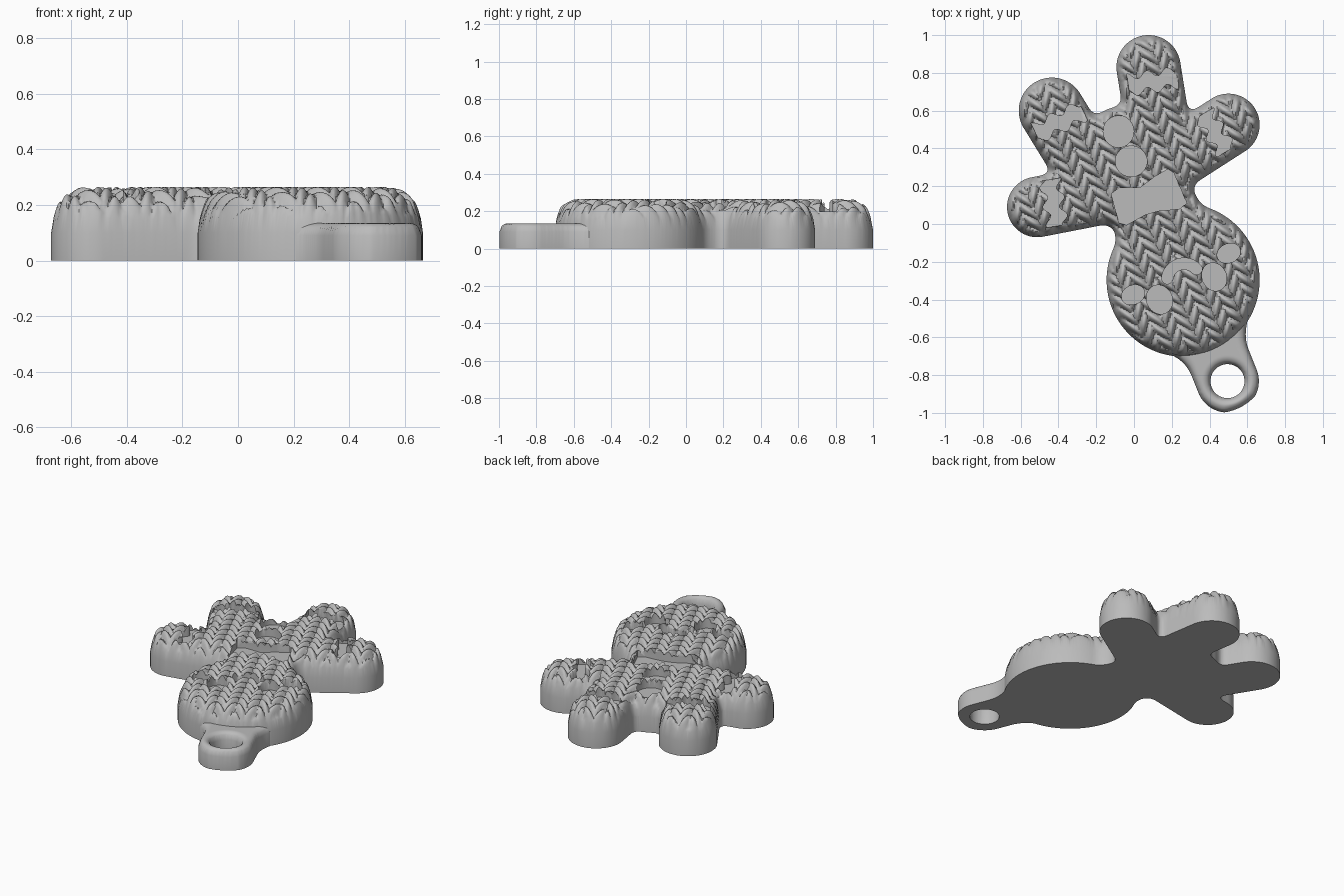
import bpy, bmesh, math
from mathutils import Vector as V

cube = bpy.data.objects.get("Cube")
if cube:
    bpy.data.objects.remove(cube, do_unlink=True)

mat = bpy.data.materials.new("plain grey")
mat.use_nodes = True
grey = (0.5, 0.5, 0.5, 1)
mat.diffuse_color = grey
mat.node_tree.nodes["Principled BSDF"].inputs["Base Color"].default_value = grey

STEP = 0.0075
TILT = math.radians(23.5)
FLOOR = 0.197


def capsule(p, a, b, r):
    ab, ap = b - a, p - a
    t = max(0, min(1, ap.dot(ab) / max(ab.length_squared, 1e-9)))
    return (ap - ab * t).length - r


def smooth_min(a, b, k):
    h = max(k - abs(a - b), 0) / k
    return min(a, b) - h * h * k / 4


# Outline parts: start, end, radius
HEAD = (V((0.26, -0.297)), V((0.26, -0.297)), 0.405)
LIMBS = [
    (V((0.11, 0.06)), V((-0.05, 0.39)), 0.235),     # torso
    (V((0.077, 0.83)), V((0.13, 0.5)), 0.17),       # left leg
    (V((-0.435, 0.6)), V((-0.22, 0.25)), 0.175),    # right leg
    (V((0.5, 0.525)), V((0.15, 0.3)), 0.165),       # left arm
    (V((-0.512, 0.09)), V((-0.1, 0.17)), 0.16),     # right arm
]
RING = V((0.495, -0.832))


def body_sdf(p):
    d = capsule(p, *HEAD)
    for limb in LIMBS:
        d = smooth_min(d, capsule(p, *limb), 0.06)
    return d


def loop_sdf(p):
    d = capsule(p, RING, V((0.41, -0.62)), 0.166)
    d = smooth_min(d, capsule(p, *HEAD) + 0.015, 0.12)
    d = max(d, (p - V((0.44, -0.73))).length - 0.27)
    return max(d, 0.09 - (p - RING).length)


def dome(d, width):
    t = 1 - max(0, min(1, d / width))
    return math.sqrt(1 - t * t)


# Knitted relief: slanted leaf-shaped stitches in V columns
def knit(p):
    u = p.x * math.cos(TILT) + p.y * math.sin(TILT)
    v = -p.x * math.sin(TILT) + p.y * math.cos(TILT)
    t = abs((u / 0.13) % 1 - 0.5) * 2
    s = v / 0.072 - t * 1.05
    return abs(math.sin(math.pi * s)) ** 0.6 * (0.3 + 0.7 * max(0, math.sin(math.pi * t)) ** 0.5)


def body_height(p, d):
    return 0.1 + 0.125 * dome(d, 0.13) + 0.04 * knit(p) * min(1, d / 0.03)


def loop_height(p, d):
    return 0.09 + 0.045 * dome(d, 0.045)


def finish(ob, angle):
    bpy.ops.object.select_all(action="DESELECT")
    ob.select_set(True)
    bpy.context.view_layer.objects.active = ob
    bpy.ops.object.shade_smooth_by_angle(angle=math.radians(angle))


def new_object(name, bm):
    bmesh.ops.recalc_face_normals(bm, faces=bm.faces)
    me = bpy.data.meshes.new(name)
    bm.to_mesh(me)
    bm.free()
    me.materials.append(mat)
    ob = bpy.data.objects.new(name, me)
    bpy.context.collection.objects.link(ob)
    return ob


# Solid slab with a flat base, an exact outline and a sculpted top
def slab(name, sdf, height):
    bm = bmesh.new()
    nx, ny = int(1.4 / STEP), int(2.06 / STEP)
    grid = {}
    for i in range(nx):
        for j in range(ny):
            p = V((i * STEP - 0.7, j * STEP - 1.03))
            if sdf(p) < 0.3 * STEP:
                grid[i, j] = bm.verts.new((p.x, p.y, 0))
    for i, j in grid:
        corners = [(i, j), (i + 1, j), (i + 1, j + 1), (i, j + 1)]
        if all(c in grid for c in corners):
            bm.faces.new([grid[c] for c in corners])
    bmesh.ops.delete(bm, geom=[v for v in bm.verts if not v.link_faces], context="VERTS")
    # pull the rim onto the outline
    e = 0.002
    for v in bm.verts:
        if v.is_boundary:
            for _ in range(3):
                p = v.co.xy
                g = V((sdf(p + V((e, 0))) - sdf(p - V((e, 0))),
                       sdf(p + V((0, e))) - sdf(p - V((0, e)))))
                if g.length > 1e-6:
                    p = p - g.normalized() * sdf(p)
                v.co = (p.x, p.y, 0)
    # raise a copy of the base to form the top
    base = list(bm.faces)
    up = bmesh.ops.extrude_face_region(bm, geom=base, use_keep_orig=True)
    for v in up["geom"]:
        if isinstance(v, bmesh.types.BMVert):
            p = v.co.xy
            v.co.z = height(p, max(0, -sdf(p)))
    return new_object(name, bm)


body = slab("knitted_body", body_sdf, body_height)
loop = slab("hanging_loop", loop_sdf, loop_height)
finish(loop, 50)


# Outlines of the sunken decorations
def oval(x, y, rx, ry, turn=0):
    pts = []
    for k in range(40):
        a = k * math.tau / 40
        q = V((rx * math.cos(a), ry * math.sin(a)))
        c, s = math.cos(turn), math.sin(turn)
        pts.append((x + q.x * c - q.y * s, y + q.x * s + q.y * c))
    return pts


def band(a, b, half, wave):
    a, b = V(a), V(b)
    side = V((a.y - b.y, b.x - a.x)).normalized()
    top, low = [], []
    for k in range(33):
        t = k / 32
        mid = a.lerp(b, t)
        top.append(mid + side * (half + wave * math.cos(t * 5 * math.pi)))
        low.append(mid - side * (half - wave * math.cos(t * 5 * math.pi + 0.6)))
    return top + low[::-1]


def arc_strip(x, y, r, half, start, end):
    def ring(rad):
        return [(x + rad * math.cos(start + (end - start) * k / 24),
                 y + rad * math.sin(start + (end - start) * k / 24)) for k in range(25)]
    tip = start + math.pi
    cx, cy = x + r * math.cos(start), y + r * math.sin(start)
    cap = [(cx + half * math.cos(tip + math.pi * k / 8),
            cy + half * math.sin(tip + math.pi * k / 8)) for k in range(1, 8)]
    tx, ty = x + r * math.cos(end), y + r * math.sin(end)
    far = [(tx + half * math.cos(end + math.pi * k / 8),
            ty + half * math.sin(end + math.pi * k / 8)) for k in range(1, 8)]
    if end < start:
        return ring(r + half)
    return ring(r + half) + far + ring(r - half)[::-1] + cap


bow = [(-0.12, 0.16), (-0.08, 0.19), (0.03, 0.19), (0.11, 0.25), (0.18, 0.29), (0.21, 0.27),
       (0.28, 0.11), (0.24, 0.08), (0.13, 0.07), (0.06, 0.05), (-0.04, -0.005), (-0.08, 0.005)]
recesses = [
    bow,
    oval(-0.082, 0.49, 0.081, 0.084), oval(-0.015, 0.332, 0.084, 0.081),     # buttons
    oval(0.135, -0.4, 0.068, 0.078, TILT), oval(0.425, -0.28, 0.064, 0.076, TILT),  # eyes
    oval(-0.005, -0.375, 0.064, 0.05, TILT), oval(0.502, -0.155, 0.064, 0.05, TILT),  # cheeks
    arc_strip(0.265, -0.3, 0.09, 0.03, 0.75, 3.0),                           # smile
    band((-0.03, 0.735), (0.235, 0.775), 0.042, 0.018),                      # cuffs
    band((-0.52, 0.48), (-0.27, 0.6), 0.042, 0.018),
    band((0.37, 0.585), (0.49, 0.385), 0.042, 0.018),
    band((-0.445, 0.235), (-0.405, -0.01), 0.042, 0.018),
]

# Cut all recesses down to one flat floor
bm = bmesh.new()
for outline in recesses:
    face = bm.faces.new([bm.verts.new((x, y, FLOOR)) for x, y in outline])
    up = bmesh.ops.extrude_face_region(bm, geom=[face], use_keep_orig=True)
    for v in up["geom"]:
        if isinstance(v, bmesh.types.BMVert):
            v.co.z = 0.4
cutter = new_object("recess_cutter", bm)
mod = body.modifiers.new("recesses", "BOOLEAN")
mod.operation = "DIFFERENCE"
mod.solver = "EXACT"
mod.object = cutter
bpy.context.view_layer.objects.active = body
bpy.ops.object.modifier_apply(modifier=mod.name)
bpy.data.objects.remove(cutter, do_unlink=True)
finish(body, 55)
